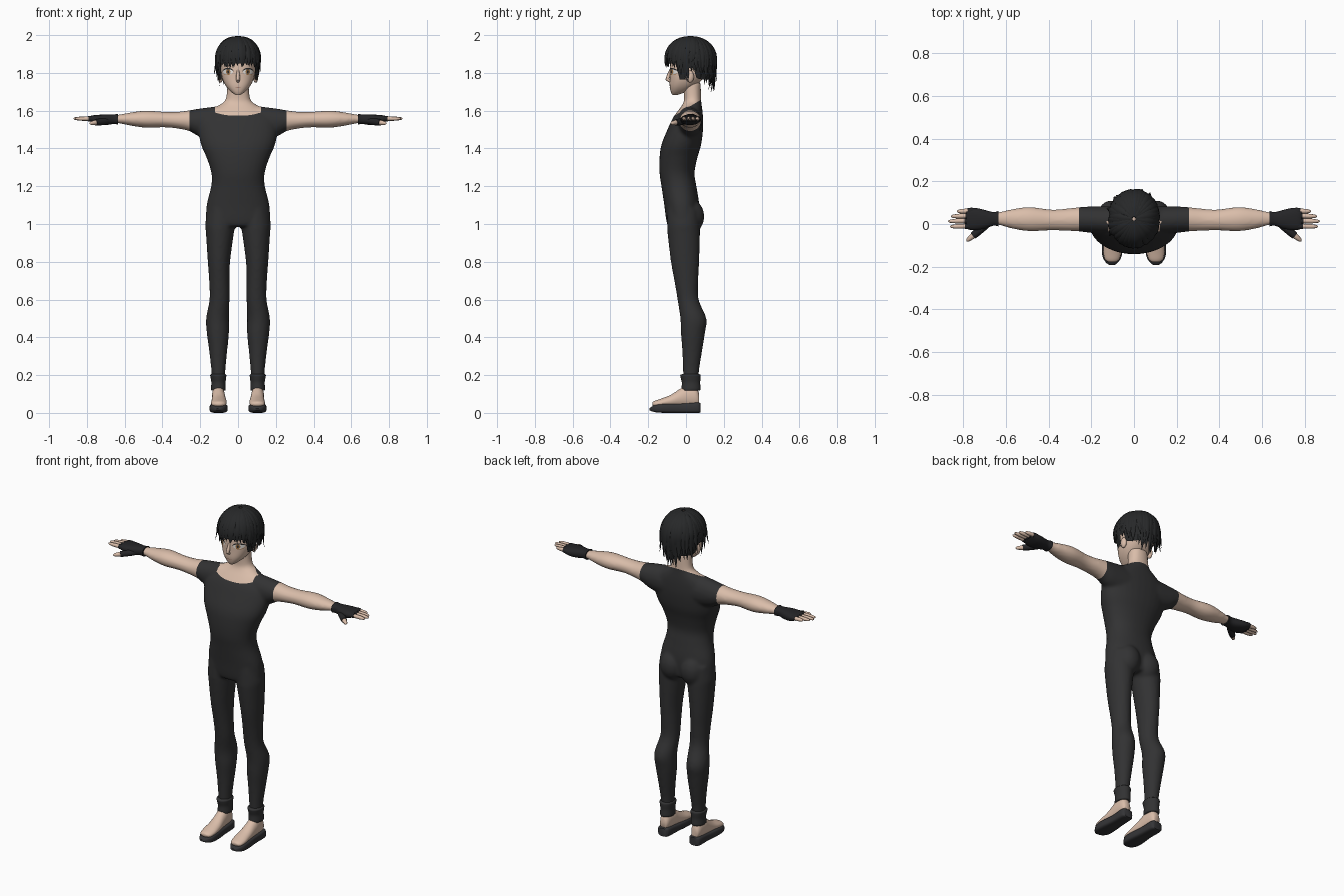
import bpy, bmesh, math, random
from mathutils import Vector

random.seed(4)
if "Cube" in bpy.data.objects:
    bpy.data.objects.remove(bpy.data.objects["Cube"], do_unlink=True)


def colour(name, r, g, b):
    m = bpy.data.materials.new(name)
    m.use_nodes = True
    m.diffuse_color = (r, g, b, 1)
    node = next(n for n in m.node_tree.nodes if n.type == "BSDF_PRINCIPLED")
    node.inputs["Base Color"].default_value = (r, g, b, 1)
    node.inputs["Roughness"].default_value = 0.8
    return m


SKIN = colour("skin", 0.70, 0.51, 0.40)
CLOTH = colour("black cloth", 0.032, 0.032, 0.033)
GLOVE = colour("glove black", 0.018, 0.018, 0.02)
HAIR = colour("black hair", 0.02, 0.021, 0.022)
SOLE = colour("sole grey", 0.035, 0.035, 0.038)
WHITE = colour("eye white", 0.85, 0.82, 0.78)
IRIS = colour("amber iris", 0.35, 0.17, 0.06)
LIP = colour("lip line", 0.30, 0.15, 0.11)


def stitch(bm, rings):
    """Join rings of points into a closed skin."""
    loops = [[bm.verts.new(p) for p in ring] for ring in rings]
    n = len(loops[0])
    for a, b in zip(loops, loops[1:]):
        for i in range(n):
            j = (i + 1) % n
            bm.faces.new((a[i], a[j], b[j], b[i]))
    bm.faces.new(loops[0])
    bm.faces.new(loops[-1])


def spline(p0, p1, p2, p3, t):
    return [0.5 * (2 * b + (c - a) * t + (2 * a - 5 * b + 4 * c - d) * t * t
                   + (3 * b - a - 3 * c + d) * t ** 3)
            for a, b, c, d in zip(p0, p1, p2, p3)]


def loft(bm, axis, rows, n=24, power=2.0, steps=4):
    """Rows are (position on axis, low, high, low, high) of the other two axes."""
    full = []
    for i in range(len(rows) - 1):
        quad = [rows[max(0, min(len(rows) - 1, i + k))] for k in (-1, 0, 1, 2)]
        full += [spline(*quad, s / steps) for s in range(steps)]
    full.append(rows[-1])
    rings = []
    for t, a0, a1, b0, b1 in full:
        ring = []
        for i in range(n):
            ang = 2 * math.pi * i / n
            c, s = math.cos(ang), math.sin(ang)
            c = math.copysign(abs(c) ** (2 / power), c)
            s = math.copysign(abs(s) ** (2 / power), s)
            p = [(a0 + a1) / 2 + c * (a1 - a0) / 2, (b0 + b1) / 2 + s * (b1 - b0) / 2]
            p.insert("xyz".index(axis), t)
            ring.append(Vector(p))
        rings.append(ring)
    stitch(bm, rings)


def tube(bm, pts, radii, ups, flat=1.0, n=8):
    rings = []
    for i, p in enumerate(pts):
        t = (pts[min(i + 1, len(pts) - 1)] - pts[max(i - 1, 0)]).normalized()
        u = (ups[i] - t * ups[i].dot(t)).normalized()
        s = t.cross(u)
        angles = [2 * math.pi * k / n for k in range(n)]
        rings.append([p + radii[i] * (s * math.cos(a) + u * flat * math.sin(a)) for a in angles])
    stitch(bm, rings)


def make(name, bm, mat, mirror=False, sharp=60):
    bmesh.ops.recalc_face_normals(bm, faces=bm.faces)
    me = bpy.data.meshes.new(name)
    bm.to_mesh(me)
    bm.free()
    me.materials.append(mat)
    me.shade_smooth()
    me.set_sharp_from_angle(angle=math.radians(sharp))
    ob = bpy.data.objects.new(name, me)
    bpy.context.collection.objects.link(ob)
    if mirror:
        ob.modifiers.new("mirror", "MIRROR").use_mirror_merge = False
    return ob


def part(name, axis, rows, mat, mirror=False, power=2.0, sharp=60):
    bm = bmesh.new()
    loft(bm, axis, rows, power=power)
    return make(name, bm, mat, mirror, sharp)


def blob(bm, centre, size):
    made = bmesh.ops.create_uvsphere(bm, u_segments=20, v_segments=12, radius=1)["verts"]
    for v in made:
        v.co = Vector(c + s * q for c, s, q in zip(centre, size, v.co))


# Body: torso, neck, arms and legs fused into one smooth skin
torso = [(.985, -.12, .12, -.075, .05), (1.0, -.166, .166, -.10, .065), (1.1, -.166, .166, -.115, .07),
         (1.2, -.142, .142, -.13, .055), (1.27, -.141, .141, -.14, .045), (1.35, -.166, .166, -.14, .06),
         (1.42, -.196, .196, -.13, .08), (1.5, -.21, .21, -.098, .09), (1.56, -.20, .20, -.07, .09),
         (1.6, -.15, .15, -.042, .087), (1.63, -.10, .10, -.02, .083), (1.66, -.065, .065, -.01, .08),
         (1.75, -.056, .056, -.015, .078)]
arm = [(.06, -.055, .085, 1.43, 1.63), (.2, -.042, .082, 1.462, 1.612), (.258, -.035, .079, 1.492, 1.602),
       (.32, -.032, .072, 1.505, 1.594), (.39, -.03, .068, 1.512, 1.594), (.49, -.034, .08, 1.51, 1.6),
       (.57, -.022, .07, 1.521, 1.59), (.63, -.006, .057, 1.533, 1.579), (.67, -.003, .052, 1.535, 1.576)]
leg = [(1.08, .01, .163, -.10, .07), (1.0, .013, .173, -.10, .073), (.95, .022, .17, -.098, .074),
       (.8, .042, .16, -.08, .07), (.7, .045, .153, -.062, .065), (.6, .045, .151, -.045, .067),
       (.5, .048, .169, -.03, .108), (.42, .048, .165, -.027, .1), (.33, .057, .153, -.02, .086),
       (.22, .067, .141, -.016, .069), (.12, .07, .138, -.014, .065)]
bm = bmesh.new()
loft(bm, "z", torso, n=32, power=2.2)
for side in (1, -1):
    loft(bm, "x", [(side * r[0], *r[1:]) for r in arm])
    loft(bm, "z", [(r[0], side * r[1], side * r[2], *r[3:]) for r in leg])
    blob(bm, (side * .068, .025, 1.04), (.072, .072, .09))
body = make("body", bm, CLOTH)
remesh = body.modifiers.new("fuse", "REMESH")
remesh.mode, remesh.voxel_size = "VOXEL", 0.009
soften = body.modifiers.new("soften", "SMOOTH")
soften.factor, soften.iterations = 0.5, 5
fused = bpy.data.meshes.new_from_object(body.evaluated_get(bpy.context.evaluated_depsgraph_get()))
body.modifiers.clear()
body.data = fused
fused.materials.clear()
for m in (CLOTH, SKIN):
    fused.materials.append(m)

# Cut the sleeve ends and the neckline, then colour the bare skin
SLEEVE, NECK = 0.258, Vector((0, -0.6, 1))
bm = bmesh.new()
bm.from_mesh(fused)
for side in (1, -1):
    bmesh.ops.bisect_plane(bm, geom=bm.verts[:] + bm.edges[:] + bm.faces[:],
                           plane_co=(side * SLEEVE, 0, 0), plane_no=(1, 0, 0))
top = [f for f in bm.faces if f.calc_center_median().z > 1.54 and abs(f.calc_center_median().x) < .13]
geom = top + list({e for f in top for e in f.edges}) + list({v for f in top for v in f.verts})
bmesh.ops.bisect_plane(bm, geom=geom, plane_co=(0, 0, 1.61), plane_no=NECK)
for f in bm.faces:
    c = f.calc_center_median()
    bare = abs(c.x) > SLEEVE or (abs(c.x) < .125 and c.dot(NECK) > 1.61)
    f.material_index = int(bare)
    f.smooth = True
bm.to_mesh(fused)
bm.free()

# Ankle cuffs, feet and soles
part("ankle_cuffs", "z", [(.118, .07, .138, -.02, .07), (.125, .065, .143, -.024, .077),
     (.16, .066, .141, -.022, .075), (.185, .063, .145, -.028, .077), (.2, .062, .147, -.03, .077),
     (.206, .068, .14, -.018, .07)], CLOTH, True)
part("feet", "y", [(.07, .085, .125, .04, .1), (.05, .075, .135, .03, .14), (0, .07, .138, .03, .145),
     (-.03, .068, .138, .03, .128), (-.08, .062, .14, .03, .096), (-.13, .06, .143, .03, .076),
     (-.165, .068, .137, .03, .064), (-.178, .085, .12, .04, .056)], SKIN, True)
part("soles", "y", [(.077, .08, .13, .002, .05), (.06, .068, .142, 0, .056), (-.02, .064, .142, 0, .05),
     (-.1, .056, .15, 0, .05), (-.15, .058, .148, .002, .046), (-.18, .075, .132, .008, .034),
     (-.193, .092, .115, .014, .024)], SOLE, True, power=4, sharp=40)

# Hands: fingerless gloves with bare finger tips
part("gloves", "x", [(.635, -.011, .061, 1.527, 1.583), (.66, -.008, .056, 1.529, 1.58),
     (.7, -.022, .066, 1.524, 1.58), (.74, -.029, .075, 1.527, 1.578), (.77, -.027, .075, 1.537, 1.575),
     (.785, -.022, .07, 1.545, 1.57)], GLOVE, True, power=2.5)
UP = Vector((0, 0, 1))


def digit(name, start, end, radius, bare):
    start, end = Vector(start), Vector(end)
    for label, a, b, r, mat in (("tip", 0, 1, radius, SKIN), ("sleeve", 0, bare, radius + .002, GLOVE)):
        bm = bmesh.new()
        ends = (.9, 1, .95, .65, .2) if label == "tip" else (1, 1.1, 1.1, 1.05, 1)
        pts = [start.lerp(end, a + (b - a) * s) for s in (0, .3, .7, .93, 1)]
        tube(bm, pts, [r * k for k in ends], [UP] * 5)
        make(name + "_" + label, bm, mat, True)


for name, y, reach in (("index", -.012, .863), ("middle", .013, .871),
                       ("ring", .036, .858), ("little", .059, .83)):
    digit(name + "_finger", (.75, y + .003, 1.557), (reach, y, 1.558), .0115, .37)
digit("thumb", (.69, -.002, 1.545), (.785, -.08, 1.533), .0145, .68)

# Head, nose and ears
bm = bmesh.new()
loft(bm, "z", [(.0 + z, -w, w, y0, y1) for z, w, y0, y1 in (
    (1.683, .012, -.072, -.045), (1.7, .037, -.08, .0), (1.73, .064, -.086, .05), (1.77, .083, -.086, .09),
    (1.82, .09, -.086, .12), (1.9, .09, -.08, .13), (1.96, .06, -.05, .1))], n=40, power=2.4)
for side in (1, -1):
    blob(bm, (side * .093, .022, 1.78), (.014, .02, .032))
tube(bm, [Vector((0, y, z)) for y, z in ((-.082, 1.815), (-.092, 1.785), (-.099, 1.766), (-.082, 1.755))],
     [.006, .01, .011, .008], [Vector((0, -1, .3))] * 4)
make("head", bm, SKIN)


def patch(name, x0, x1, low, high, lift, mat, mirror=True):
    """Thin plate that follows the curve of the face."""
    bm = bmesh.new()
    pairs = []
    for i in range(13):
        t = i / 12
        x = x0 + (x1 - x0) * t
        y = .016 - .102 * (1 - abs(x / .0895) ** 2.4) ** (1 / 2.4) - lift
        pairs.append([bm.verts.new((x, y, z(t))) for z in (low, high)])
    for a, b in zip(pairs, pairs[1:]):
        bm.faces.new((a[0], b[0], b[1], a[1]))
    make(name, bm, mat, mirror)


def arch(base, height):
    return lambda t: base + height * math.sin(math.pi * t) ** .6


patch("eye_whites", .026, .08, arch(1.806, -.016), arch(1.806, .016), .002, WHITE)
patch("irises", .04, .064, arch(1.806, -.015), arch(1.806, .014), .003, IRIS)
patch("pupils", .047, .057, arch(1.806, -.008), arch(1.806, .008), .004, HAIR)
patch("upper_lashes", .023, .083, arch(1.806, .013), arch(1.809, .018), .004, HAIR)
patch("lower_lashes", .04, .078, arch(1.796, -.008), arch(1.797, -.006), .003, IRIS)
patch("mouth", -.02, .02, arch(1.722, -.001), arch(1.722, .002), .003, LIP, False)

# Hair: a cap plus layers of tapered locks running from the crown
CROWN = Vector((0, .024, 1.87))


def hair_point(phi, d, scale=1.0, flick=0.0):
    if d < 1:
        r, z = math.sin(d * math.pi / 2), .122 * math.cos(d * math.pi / 2) * scale
    else:
        r, z = 1 - .3 * (d - 1) ** 1.5, -.2 * (d - 1)
    r = r * scale + flick
    return CROWN + Vector((.118 * r * math.sin(phi), -.134 * r * math.cos(phi), z))


def hair_length(phi):
    a = abs((math.degrees(phi) + 180) % 360 - 180)
    if a < 60:
        return 1.18
    if a < 82:
        return 1.68
    return 1.3 if a < 105 else 1.55 + .4 * (a - 105) / 75


bm = bmesh.new()
cols = []
for i in range(48):
    phi = 2 * math.pi * i / 48
    end = min(hair_length(phi), 1.6) - .08
    cols.append([bm.verts.new(hair_point(phi, .04 + (end - .04) * k / 14, .97)) for k in range(15)])
for a, b in zip(cols, cols[1:] + cols[:1]):
    for k in range(14):
        bm.faces.new((a[k], b[k], b[k + 1], a[k + 1]))
make("hair_cap", bm, HAIR)

bm = bmesh.new()
for layer in range(3):
    for i in range(34):
        phi = 2 * math.pi * (i + layer / 3 + random.uniform(-.25, .25)) / 34
        end = hair_length(phi)
        end += random.uniform(-.05, .04) if end < 1.25 else random.uniform(-.3, .06) - .1 * layer
        flick = random.choice((0, .04, .1, .22)) if end > 1.25 else .02
        twist = random.uniform(-.12, .12)
        us = [k / 11 for k in range(12)]
        pts = [hair_point(phi + twist * u * u, .05 + (end - .05) * u, .975 + .016 * layer, flick * u ** 5)
               for u in us]
        width = random.uniform(.015, .021)
        radii = [max(.0006, width * min(1, .3 + 2 * u) * (1 - u ** 4)) for u in us]
        tube(bm, pts, radii, [p - CROWN for p in pts], flat=.38, n=6)
make("hair_locks", bm, HAIR, sharp=50)
